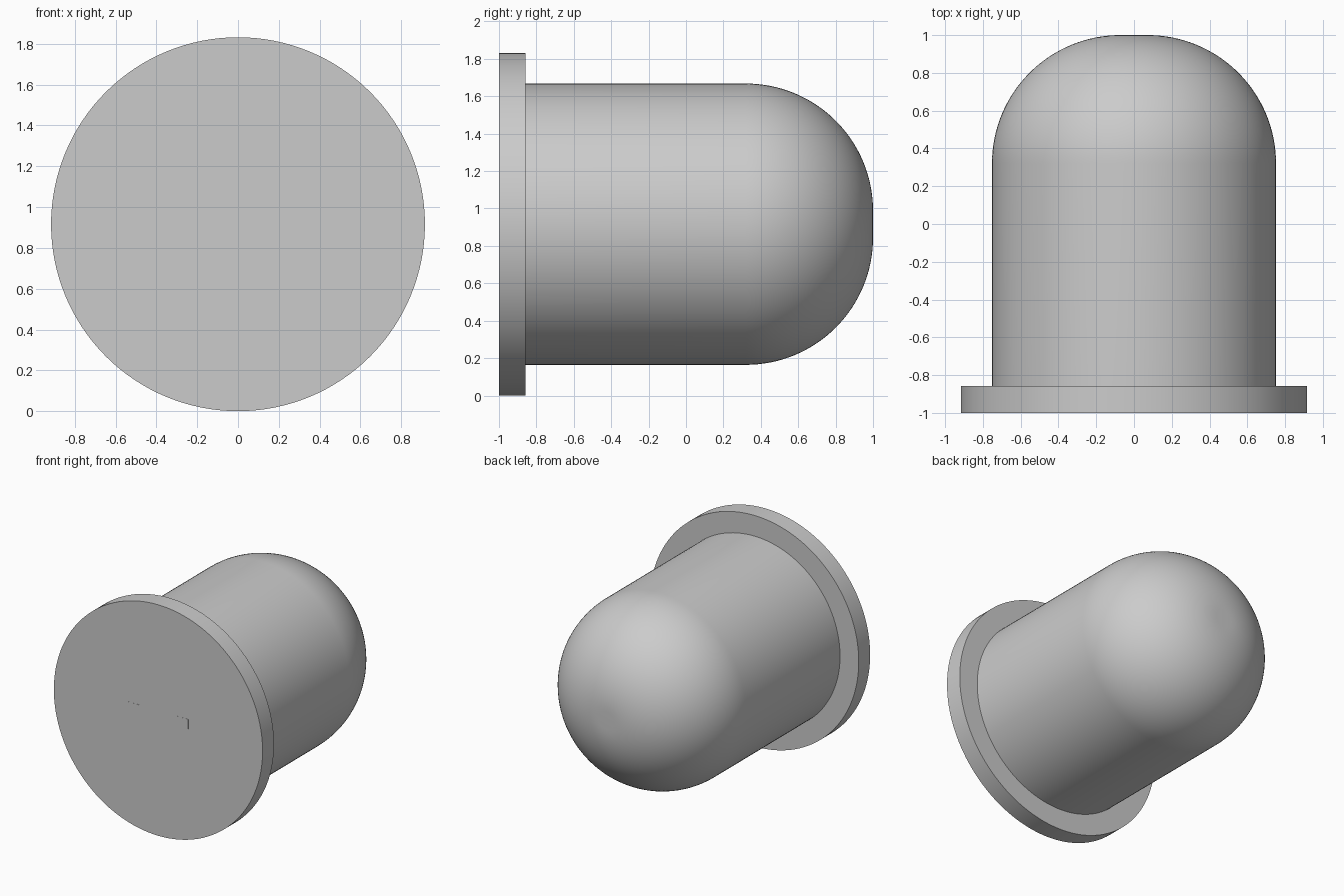
import bpy, bmesh, math
from mathutils import Matrix

if "Cube" in bpy.data.objects:
    bpy.data.objects.remove(bpy.data.objects["Cube"])

SEG = 128
R_FLANGE, R_BODY, R_FILLET = 0.916, 0.752, 0.68
AXIS_Z = R_FLANGE


def finish(name, bm):
    bmesh.ops.recalc_face_normals(bm, faces=bm.faces)
    mesh = bpy.data.meshes.new(name)
    bm.to_mesh(mesh)
    bm.free()
    obj = bpy.data.objects.new(name, mesh)
    bpy.context.collection.objects.link(obj)
    return obj


def lathe(name, profile):
    """Revolve (radius, y) points around the horizontal y axis, with end caps."""
    bm = bmesh.new()
    rings = []
    for r, y in profile:
        rings.append([bm.verts.new((r * math.cos(a), y, AXIS_Z + r * math.sin(a)))
                      for a in (2 * math.pi * i / SEG for i in range(SEG))])
    for lo, hi in zip(rings, rings[1:]):
        for i in range(SEG):
            j = (i + 1) % SEG
            bm.faces.new((lo[i], lo[j], hi[j], hi[i]))
    bm.faces.new(rings[0])
    bm.faces.new(rings[-1])
    return finish(name, bm)


# Domed bulb: cylinder, large rounded shoulder and a small flat tip
flange_top = -0.857
arc = [(R_BODY - R_FILLET + R_FILLET * math.cos(t), 1 - R_FILLET + R_FILLET * math.sin(t))
       for t in (math.pi / 2 * i / 32 for i in range(33))]
# Bulb and base flange share one continuous outline
lamp = lathe("lamp_body", [(R_FLANGE, -1.0), (R_FLANGE, flange_top),
                           (R_BODY, flange_top)] + arc)
bpy.context.view_layer.objects.active = lamp
lamp.select_set(True)
bpy.ops.object.shade_smooth_by_angle(angle=math.radians(30))

# Two rectangular lead ends, flush with the base
for side, x in (("left", -0.211), ("right", 0.211)):
    bm = bmesh.new()
    bmesh.ops.create_cube(bm, size=1, matrix=Matrix.Translation((x, -0.951, AXIS_Z + 0.039))
                          @ Matrix.Diagonal((0.106, 0.1, 0.078, 1)))
    finish(side + "_lead", bm)
